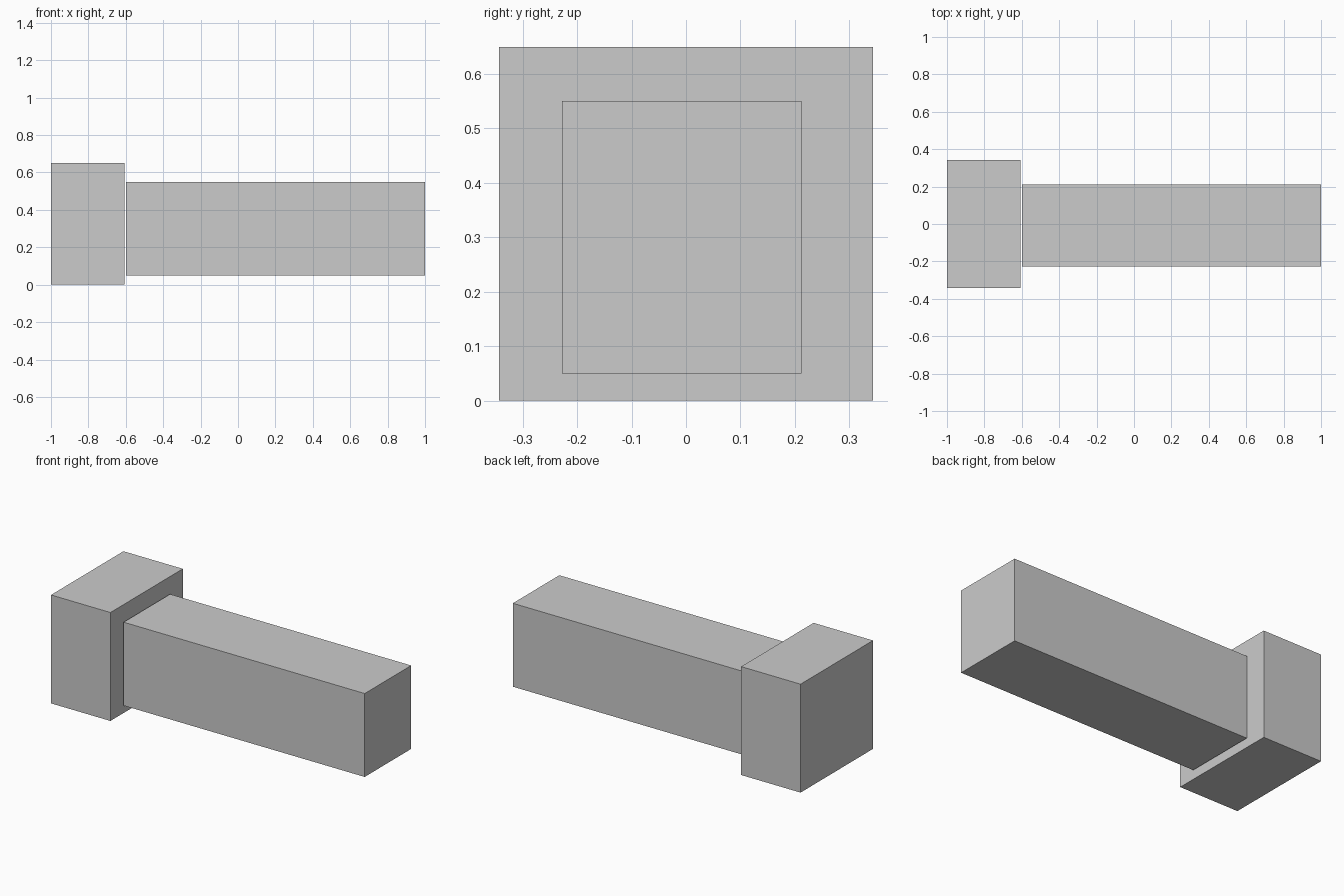
import bpy

if "Cube" in bpy.data.objects:
    bpy.data.objects.remove(bpy.data.objects["Cube"])


def box(name, lo, hi):
    """Axis-aligned box between two corners."""
    centre = [(a + b) / 2 for a, b in zip(lo, hi)]
    bpy.ops.mesh.primitive_cube_add(size=1, location=centre)
    obj = bpy.context.object
    obj.name = name
    obj.scale = [b - a for a, b in zip(lo, hi)]
    bpy.ops.object.transform_apply(location=False, rotation=False, scale=True)
    return obj


# Larger end block
box("end_block", (-1.0, -0.343, 0.0), (-0.606, 0.343, 0.65))

# Long bar, set slightly off centre with a narrow gap to the block
box("long_bar", (-0.599, -0.228, 0.05), (1.0, 0.212, 0.55))
